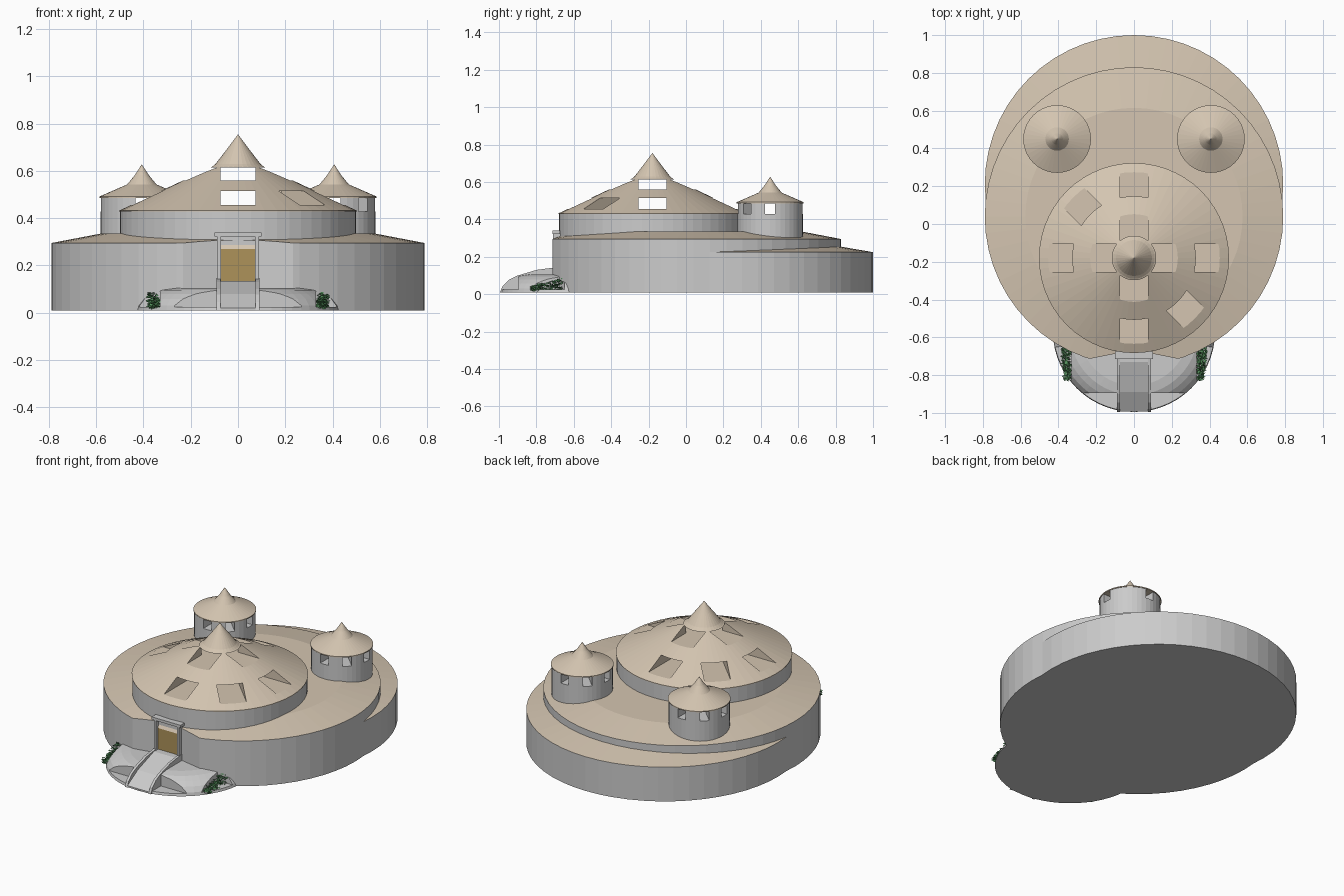
import bpy, bmesh, random
from math import pi, cos, sin, radians
from mathutils import Matrix, Vector

if "Cube" in bpy.data.objects:
    bpy.data.objects.remove(bpy.data.objects["Cube"])

random.seed(4)


def material(name, rgb):
    m = bpy.data.materials.new(name)
    m.diffuse_color = (*rgb, 1)
    m.use_nodes = True
    m.node_tree.nodes["Principled BSDF"].inputs["Base Color"].default_value = m.diffuse_color
    return m


TAN = material("roof_tan", (0.66, 0.56, 0.44))
BROWN = material("door_brown", (0.42, 0.29, 0.10))
GREEN = material("leaf_green", (0.10, 0.32, 0.12))


def finish(name, bm, loc=(0, 0, 0), mat=None):
    bmesh.ops.recalc_face_normals(bm, faces=bm.faces[:])
    me = bpy.data.meshes.new(name)
    bm.to_mesh(me)
    bm.free()
    ob = bpy.data.objects.new(name, me)
    ob.location = loc
    bpy.context.collection.objects.link(ob)
    if mat:
        me.materials.append(mat)
    return ob


def lathe(name, profile, loc=(0, 0, 0), mat=None, segs=56):
    """Solid of revolution; profile is (radius, z), closed on the axis."""
    pts = [(0, profile[0][1])] + profile
    if pts[-1][0] > 0:
        pts.append((0, pts[-1][1]))
    bm = bmesh.new()
    vs = [bm.verts.new((r, 0, z)) for r, z in pts]
    es = [bm.edges.new(p) for p in zip(vs, vs[1:])]
    bmesh.ops.spin(bm, geom=vs + es, axis=(0, 0, 1), cent=(0, 0, 0),
                   steps=segs, angle=2 * pi)
    bmesh.ops.remove_doubles(bm, verts=bm.verts[:], dist=1e-5)
    return finish(name, bm, loc, mat)


def prism(name, pts, lo, hi, place, mat=None):
    """Extrude a 2D outline between lo and hi; place maps (a, b, t) to xyz."""
    bm = bmesh.new()
    f = bm.faces.new([bm.verts.new(place(a, b, lo)) for a, b in pts])
    new = bmesh.ops.extrude_face_region(bm, geom=[f])["geom"]
    shift = Vector(place(0, 0, hi)) - Vector(place(0, 0, lo))
    bmesh.ops.translate(bm, vec=shift,
                        verts=[g for g in new if isinstance(g, bmesh.types.BMVert)])
    return finish(name, bm, mat=mat)


def box(name, x, y, z, mat=None, angle=0, centre=(0, 0)):
    """Box from x, y, z ranges, turned about z and moved to centre."""
    bm = bmesh.new()
    bmesh.ops.create_cube(bm, size=1)
    for v in bm.verts:
        v.co = [(r[0] + r[1]) / 2 + c * (r[1] - r[0]) for r, c in zip((x, y, z), v.co)]
    bm.transform(Matrix.Translation((*centre, 0)) @ Matrix.Rotation(angle, 4, 'Z'))
    return finish(name, bm, mat=mat)


def cut(ob, cutters):
    """Subtract the cutters, bake the result and delete the cutters."""
    for c in cutters:
        c.hide_render = True
        mod = ob.modifiers.new("cut", 'BOOLEAN')
        mod.object, mod.operation, mod.solver = c, 'DIFFERENCE', 'EXACT'
    bpy.context.view_layer.update()
    dg = bpy.context.evaluated_depsgraph_get()
    me = bpy.data.meshes.new_from_object(ob.evaluated_get(dg))
    ob.modifiers.clear()
    ob.data = me
    for c in cutters:
        bpy.data.objects.remove(c)


def paint_roof(ob):
    """Tan on upward faces, plain grey elsewhere."""
    ob.data.materials.clear()
    ob.data.materials.append(None)
    ob.data.materials.append(TAN)
    for p in ob.data.polygons:
        p.material_index = int(p.normal.z > 0.1)


# Main round hall with entrance niche and two angled side doorways
hall = lathe("main_hall", [(0.79, 0.01), (0.79, 0.295), (0.575, 0.336)], (0, 0.04, 0))
niche = [(0.235, -0.714), (0.09, -0.685), (-0.09, -0.685), (-0.235, -0.714),
         (-0.235, -0.9), (0.235, -0.9)]
cutters = [prism("niche_cutter", niche, -0.1, 0.6, lambda a, b, t: (a, b, t))]
for s in (-1, 1):
    cutters.append(box("side_door_cutter", (-0.05, 0.05), (-0.04, 0.1), (-0.1, 0.2),
                       angle=radians(180 + s * 45), centre=(s * 0.54, -0.54)))
cut(hall, cutters)
paint_roof(hall)

# Lower terrace stepping out at the back
paint_roof(lathe("back_terrace", [(0.79, 0.01), (0.79, 0.225), (0.55, 0.266)], (0, 0.21, 0)))

# Central drum, roof with window tunnels, and spire
C = (0, -0.18, 0)
lathe("central_drum", [(0.5, 0.305), (0.5, 0.43)], C)
dome = lathe("central_roof", [(0.503, 0.428), (0.503, 0.432), (0.105, 0.62)], C, TAN)
cutters = [box("window_cutter", (-0.075, 0.075), (-0.7, 0.7), (0.455, 0.515),
               TAN, k * pi / 4, C[:2]) for k in range(4)]
cutters += [box("upper_window_cutter", (-0.075, 0.075), (-0.7, 0.7), (0.56, 0.614),
                TAN, k * pi / 2, C[:2]) for k in range(2)]
cut(dome, cutters)
lathe("central_spire", [(0.112, 0.616), (0.095, 0.63), (0.045, 0.695), (0, 0.755)], C, TAN, 32)

# Two rear towers with eight windows each
for s, side in ((-1, "left"), (1, "right")):
    c = (s * 0.407, 0.45)
    tower = lathe(side + "_tower", [(0.175, 0.25), (0.175, 0.488)], (*c, 0), segs=40)
    cut(tower, [box("tower_window_cutter", (-0.027, 0.027), (-0.3, 0.3), (0.428, 0.52),
                    None, k * pi / 4, c) for k in range(4)])
    lathe(side + "_tower_roof", [(0.179, 0.486), (0.179, 0.492), (0.062, 0.543),
                                 (0.03, 0.582), (0, 0.628)], (*c, 0), TAN, 40)

# Entrance: door, sloped strip above it, posts and lintel
box("door", (-0.075, 0.075), (-0.69, -0.66), (0.1, 0.27), BROWN)
prism("door_canopy", [(-0.695, 0.27), (-0.675, 0.305), (-0.66, 0.305), (-0.66, 0.27)],
      -0.075, 0.075, lambda a, b, t: (t, a, b), TAN)
for s in (-1, 1):
    box("door_post", sorted((s * 0.072, s * 0.088)), (-0.71, -0.66), (0.01, 0.325))
box("door_lintel", (-0.1, 0.1), (-0.715, -0.675), (0.323, 0.34))

# Front mound with a ramp slot and planting pockets
mound = lathe("front_mound", [(0.43, 0.01), (0.425, 0.03), (0.405, 0.058), (0.375, 0.08),
                              (0.34, 0.096), (0.29, 0.105)], (0, -0.565, 0))
cutters = [box("ramp_cutter", (-0.078, 0.078), (-1.1, -0.69), (0.012, 0.3))]
for s in (-1, 1):
    cutters.append(box("front_pocket_cutter", sorted((s * 0.09, s * 0.5)),
                       (-1.1, -0.895), (0.025, 0.3)))
    cutters.append(box("side_pocket_cutter", sorted((s * 0.33, s * 0.5)),
                       (-0.87, -0.65), (0.025, 0.3)))
cut(mound, cutters)

# Ramp and its curbs
prism("ramp", [(-0.992, 0.01), (-0.992, 0.02), (-0.89, 0.08), (-0.73, 0.135),
               (-0.67, 0.135), (-0.67, 0.01)], -0.076, 0.076, lambda a, b, t: (t, a, b))
curb = [(-0.995, 0.01), (-0.98, 0.045), (-0.945, 0.078), (-0.9, 0.1), (-0.8, 0.13),
        (-0.68, 0.146), (-0.68, 0.01)]
for s in (-1, 1):
    prism("ramp_curb", curb, s * 0.074, s * 0.09, lambda a, b, t: (t, a, b))

# Leafy bushes in the side pockets
for s, side in ((-1, "left"), (1, "right")):
    bm = bmesh.new()
    for i in range(260):
        u = random.random()
        top = 0.045 + 0.043 * u
        p = Vector((s * random.uniform(0.335, 0.37 + 0.015 * u), -0.825 + 0.175 * u,
                    random.uniform(0.018, top)))
        turn = Matrix.Rotation(random.uniform(0, 2 * pi), 3, 'Z') @ \
            Matrix.Rotation(random.uniform(0, pi), 3, 'X')
        leaf = [(0.012, 0, 0), (0, 0.005, 0.002), (-0.012, 0, 0), (0, -0.005, 0.002)]
        bm.faces.new([bm.verts.new(p + turn @ Vector(v)) for v in leaf])
    finish(side + "_bush", bm, mat=GREEN)
